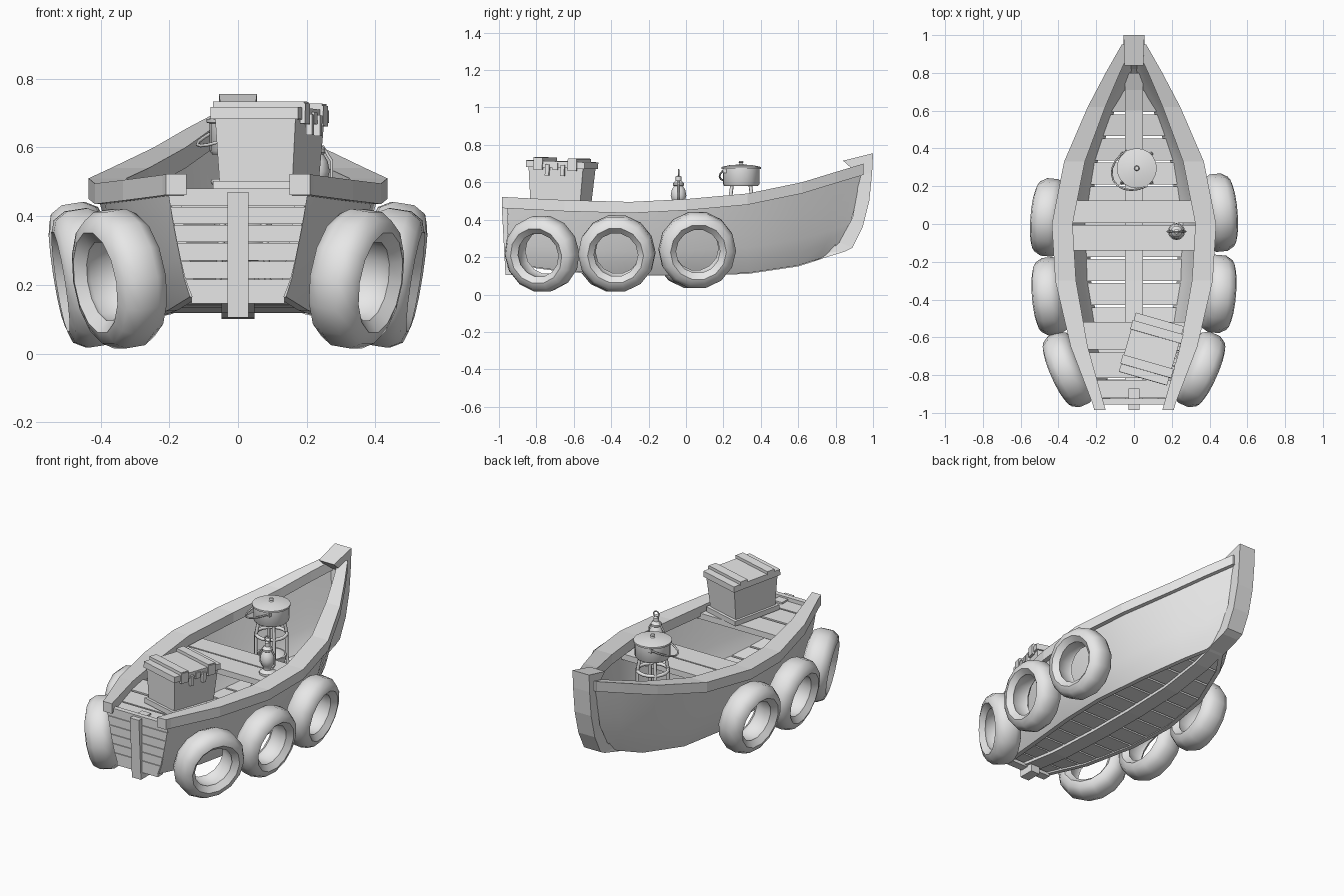
import bpy, bmesh, math
from mathutils import Matrix, Vector

if "Cube" in bpy.data.objects:
    bpy.data.objects.remove(bpy.data.objects["Cube"])

grey = bpy.data.materials.new("plain grey")
grey.use_nodes = True
grey.diffuse_color = (0.8, 0.8, 0.8, 1)
grey.node_tree.nodes["Principled BSDF"].inputs["Base Color"].default_value = (0.8, 0.8, 0.8, 1)


def finish(name, bm, smooth=0, mirror=False, matrix=None):
    bmesh.ops.recalc_face_normals(bm, faces=bm.faces)
    mesh = bpy.data.meshes.new(name)
    bm.to_mesh(mesh)
    bm.free()
    mesh.materials.append(grey)
    ob = bpy.data.objects.new(name, mesh)
    bpy.context.collection.objects.link(ob)
    if matrix:
        ob.matrix_world = matrix
    if mirror:
        ob.modifiers.new("Mirror", 'MIRROR').use_mirror_merge = False
    if smooth:
        bpy.ops.object.select_all(action='DESELECT')
        ob.select_set(True)
        bpy.context.view_layer.objects.active = ob
        bpy.ops.object.shade_smooth_by_angle(angle=math.radians(smooth))
    return ob


def loft(name, rings, smooth=0, mirror=False, closed=False, matrix=None):
    bm = bmesh.new()
    vs = [[bm.verts.new(p) for p in r] for r in rings]
    n = len(rings[0])
    pairs = list(zip(vs, vs[1:])) + ([(vs[-1], vs[0])] if closed else [])
    for a, b in pairs:
        for i in range(n):
            j = (i + 1) % n
            bm.faces.new((a[i], a[j], b[j], b[i]))
    if not closed:
        bm.faces.new(vs[0])
        bm.faces.new(vs[-1])
    return finish(name, bm, smooth, mirror, matrix)


def box(name, centre, size, matrix=None):
    bm = bmesh.new()
    bmesh.ops.create_cube(bm, size=1)
    bmesh.ops.scale(bm, vec=size, verts=bm.verts)
    bmesh.ops.translate(bm, vec=centre, verts=bm.verts)
    return finish(name, bm, matrix=matrix)


def lathe(name, profile, centre, sides=16, smooth=40):
    rings = [[(r * math.cos(a), r * math.sin(a), z) for a in
              (2 * math.pi * i / sides for i in range(sides))] for r, z in profile]
    return loft(name, rings, smooth, matrix=Matrix.Translation(centre))


def tube(name, points, radius, closed=False):
    curve = bpy.data.curves.new(name, 'CURVE')
    curve.dimensions = '3D'
    curve.bevel_depth = radius
    curve.bevel_resolution = 1
    curve.use_fill_caps = True
    s = curve.splines.new('POLY')
    s.points.add(len(points) - 1)
    for p, co in zip(s.points, points):
        p.co = (*co, 1)
    s.use_cyclic_u = closed
    curve.materials.append(grey)
    ob = bpy.data.objects.new(name, curve)
    bpy.context.collection.objects.link(ob)


# Hull stations: top y, bottom y, top half width, top z, bottom half width, bottom z
STATIONS = [(-.95, -.95, .215, .52, .14, .165), (-.65, -.65, .33, .505, .205, .125),
            (-.3, -.3, .412, .495, .255, .108), (0, 0, .43, .51, .265, .105),
            (.33, .33, .365, .54, .22, .115), (.62, .6, .24, .6, .13, .155),
            (.8, .71, .145, .655, .06, .19), (.95, .79, .06, .7, .03, .225)]


def at(y, key=0):
    """Interpolated station values, keyed by top (0) or bottom (1) y."""
    for a, b in zip(STATIONS, STATIONS[1:]):
        if y <= b[key] or b is STATIONS[-1]:
            t = (y - a[key]) / (b[key] - a[key])
            return [p + (q - p) * t for p, q in zip(a, b)]


# Hull sides: thick curved shell
rings = []
for yt, yb, gw, tz, bw, bz in STATIONS:
    outer = []
    for i in range(7):
        t = i / 6
        outer.append((bw + (gw - .012 - bw) * t ** .72, yb + (yt - yb) * t ** .55, bz + (tz - .02 - bz) * t))
    inner = [(max(x - .028, .004), y, z) for x, y, z in reversed(outer)]
    rings.append(outer + inner)
loft("hull_side", rings, smooth=35, mirror=True)

# Gunwale rail
rings = []
for yt, yb, gw, tz, bw, bz in [(-.985, 0, .205, .522, 0, 0)] + STATIONS[:]:
    w = .055 + .05 * min(1, max(0, (.95 - abs(yt)) / .5))
    rings.append([(gw + .005, yt, tz), (gw + .005, yt, tz - .06), (gw - w, yt, tz - .06), (gw - w, yt, tz)])
loft("gunwale", rings, mirror=True)

# Stem at the bow
outer = [(.72, .19), (.85, .23), (.89, .25), (.945, .36), (.98, .5), (.995, .65), (1, .755)]
inner = [(.73, .2), (.77, .225), (.82, .28), (.89, .41), (.915, .54), (.925, .64), (.84, .715)]
loft("bow_stem", [[(-.055, *o), (.055, *o), (.05, *i), (-.05, *i)] for o, i in zip(outer, inner)])

# Keel plank along the bottom
rings = []
for y in (-.95, -.65, -.3, 0, .33, .6, .71, .8):
    z = at(y, 1)[5]
    rings.append([(-.048, y, z - .005), (.048, y, z - .005), (.048, y, z + .05), (-.048, y, z + .05)])
loft("keel", rings)

# Crosswise floor boards
count = 13
for i in range(count):
    y0 = -.94 + i * 1.66 / count
    rings = []
    for y in (y0, y0 + 1.66 / count - .012):
        s = at(y, 1)
        w, z = s[4] - .005, s[5] + .012
        rings.append([(-w, y, z), (w, y, z), (w + .01, y, z + .02), (-w - .01, y, z + .02)])
    loft("floor_board", rings)


# Benches, following the hull width
def bench(y0, y1, top, thick=.035):
    rings = []
    for y in (y0, y1):
        w = at(y)[2] - .055
        rings.append([(-w, y, top - thick), (w, y, top - thick), (w, y, top), (-w, y, top)])
    loft("bench", rings)


bench(-.14, -.004, .445)
bench(.004, .125, .445)
for y0, y1 in ((-.665, -.52), (-.815, -.68), (-.92, -.825)):
    bench(y0, y1, .46)

# Transom boards, post and corner blocks
for i in range(6):
    z0 = .165 + i * .053
    rings = []
    for z in (z0, z0 + .05):
        w = .14 + .075 * ((z - .165) / .335) ** .72 - .006
        rings.append([(-w, -.955, z), (w, -.955, z), (w, -.925, z), (-w, -.925, z)])
    loft("transom_board", rings)
box("transom_rail", (0, -.93, .155), (.27, .05, .02))
loft("transom_post", [[(-.03, y0, z), (.03, y0, z), (.03, y1, z), (-.03, y1, z)]
                      for y0, y1, z in ((-.965, -.87, .105), (-.985, -.87, .47))])

# Tyres hung along both sides
SECTION = [(.118, -.05), (.15, -.078), (.185, -.066), (.206, -.03), (.206, .03),
           (.185, .066), (.15, .078), (.118, .05), (.126, .035), (.126, -.035)]


def tyre(name, x, y, z, yaw, tilt):
    rings = []
    for i in range(14):
        a = 2 * math.pi * i / 14
        rings.append([(w, r * math.cos(a), r * math.sin(a)) for r, w in SECTION])
    m = (Matrix.Translation((x, y, z)) @ Matrix.Rotation(math.radians(yaw), 4, 'Z')
         @ Matrix.Rotation(math.radians(tilt), 4, 'Y'))
    loft(name, rings, smooth=60, closed=True, matrix=m)


for side, label, shift in ((1, "left", 0), (-1, "right", -.025)):
    tyre(label + "_rear_tyre", side * .345, -.77, .218, side * -24, side * 9)
    tyre(label + "_middle_tyre", side * .44, -.37 + shift / 2, .22, side * -5, side * 9)
    tyre(label + "_front_tyre", side * .448, .06 + shift, .238, side * 5, side * 9)

# Crate with lid, slats and latches
crate = (Matrix.Translation((.09, -.67, .46)) @ Matrix.Rotation(math.radians(-16), 4, 'Z')
         @ Matrix.Rotation(math.radians(-2), 4, 'X'))
box("crate_base", (0, 0, .022), (.25, .31, .03), crate)
loft("crate_body", [[(sx * w, sy * d, z) for sx, sy in ((-1, -1), (1, -1), (1, 1), (-1, 1))]
                    for w, d, z in ((.11, .138, .03), (.122, .152, .225))], matrix=crate)
box("crate_lid", (0, 0, .235), (.265, .325, .035), crate)
for y in (-.095, .095):
    box("crate_slat", (0, y, .259), (.275, .05, .022), crate)
    box("crate_slat_end", (.134, y, .235), (.016, .05, .06), crate)
    box("crate_latch", (.135, y * .45, .205), (.018, .022, .06), crate)
box("crate_hasp", (.134, 0, .225), (.012, .03, .035), crate)

# Lantern
lx, ly, lz = .225, -.04, .445
lathe("lantern_body", [(.046, 0), (.046, .012), (.022, .025), (.022, .04), (.034, .055), (.042, .085),
                       (.036, .115), (.024, .135), (.03, .14), (.03, .15), (.015, .165), (.015, .185), (.006, .19)],
      (lx, ly, lz), sides=12)
for s in (-1, 1):
    tube("lantern_frame", [(lx + s * .025, ly, lz + .03), (lx + s * .048, ly, lz + .06),
                           (lx + s * .048, ly, lz + .115), (lx + s * .02, ly, lz + .16)], .005)
tube("lantern_ring", [(lx + .018 * math.cos(a), ly, lz + .205 + .018 * math.sin(a))
                      for a in (math.pi * i / 6 for i in range(12))], .004, True)

# Cooking pot with lid, knob and hanging bail
px, py = .015, .295
lathe("pot", [(.09, .58), (.098, .59), (.098, .67), (.106, .672), (.106, .682), (.06, .692), (.012, .695),
              (.008, .702), (.014, .708), (.01, .714)], (px, py, 0), sides=20)
axis, out = Vector((.47, -.88, 0)), Vector((-.88, -.47, 0))
bail = [Vector((px, py, .665)) + axis * .108 * math.cos(a) + (out * .14 + Vector((0, 0, -.06))) * math.sin(a)
        for a in (math.pi * i / 10 for i in range(11))]
tube("pot_bail", bail, .005)
for s in (-1, 1):
    c = Vector((px, py, .662)) + axis * .1 * s
    box("pot_lug", c, (.02, .02, .025))

# Camp stove under the pot: bowl, ring and legs
lathe("stove_bowl", [(.045, .27), (.07, .31), (.085, .38), (.075, .38), (.06, .32), (.02, .29)], (px, py, 0), 12)
tube("stove_ring", [(px + .085 * math.cos(a), py + .085 * math.sin(a), .5)
                    for a in (math.pi * i / 8 for i in range(16))], .01, True)
for k in range(4):
    a = math.pi * (k / 2 + .25)
    c, s = math.cos(a), math.sin(a)
    tube("stove_leg", [(px + r * c, py + r * s, z) for r, z in ((.11, .14), (.085, .38), (.085, .5), (.07, .582))], .01)
